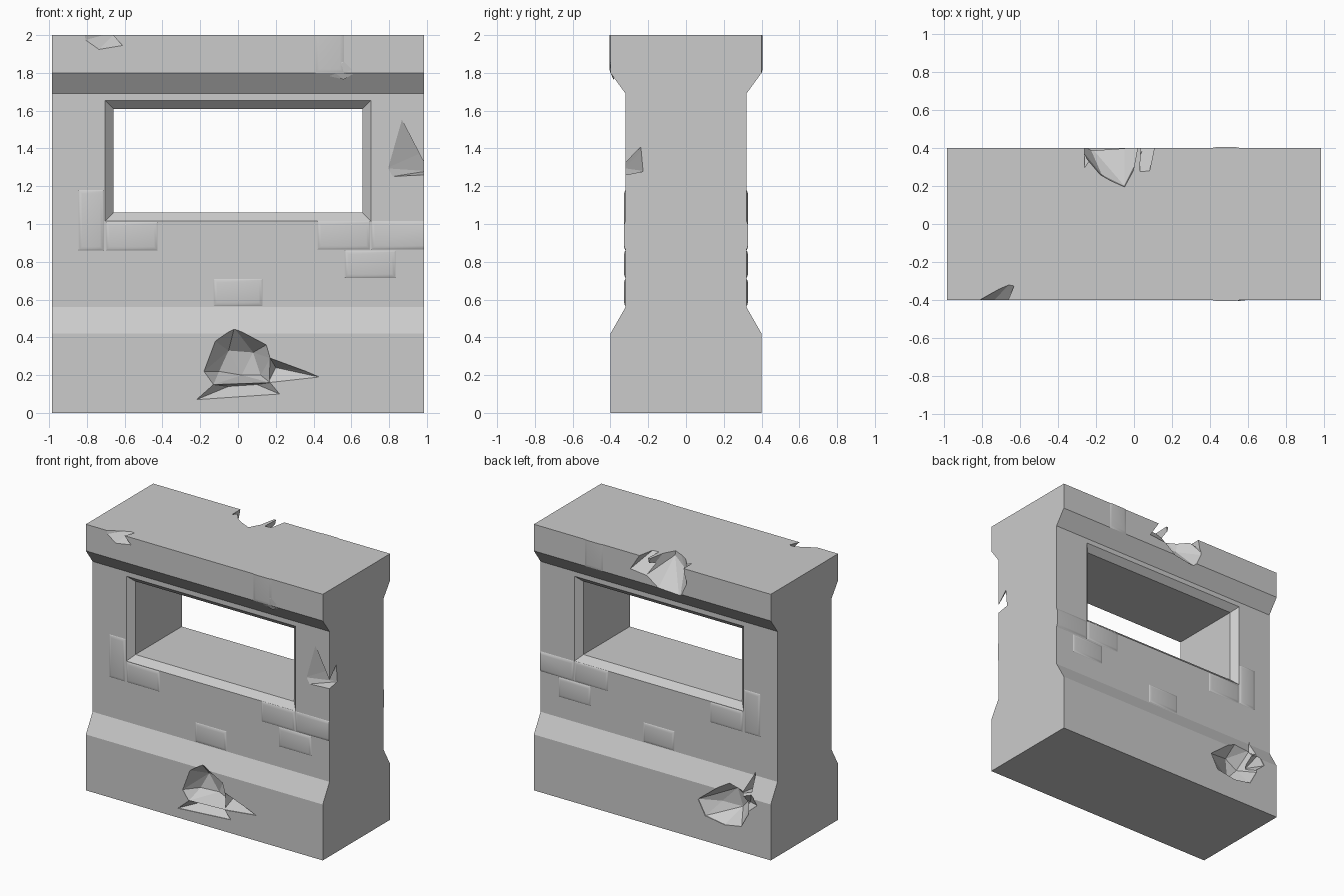
import bpy, bmesh, math

if "Cube" in bpy.data.objects:
    bpy.data.objects.remove(bpy.data.objects["Cube"])

stone = bpy.data.materials.new("grey_stone")
stone.diffuse_color = (0.6, 0.6, 0.6, 1)
stone.use_nodes = True
stone.node_tree.nodes["Principled BSDF"].inputs["Base Color"].default_value = stone.diffuse_color


def finish(name, bm):
    bmesh.ops.recalc_face_normals(bm, faces=bm.faces)
    me = bpy.data.meshes.new(name)
    bm.to_mesh(me)
    bm.free()
    me.materials.append(stone)
    ob = bpy.data.objects.new(name, me)
    bpy.context.collection.objects.link(ob)
    return ob


def loft(name, rings):
    """Join rings of equal length and cap both ends."""
    bm = bmesh.new()
    vs = [[bm.verts.new(p) for p in r] for r in rings]
    n = len(rings[0])
    for a, b in zip(vs, vs[1:]):
        for i in range(n):
            j = (i + 1) % n
            bm.faces.new((a[i], a[j], b[j], b[i]))
    bm.faces.new(vs[0])
    bm.faces.new(vs[-1])
    return finish(name, bm)


def hull(name, pts):
    bm = bmesh.new()
    for p in pts:
        bm.verts.new(p)
    bmesh.ops.convex_hull(bm, input=bm.verts[:])
    loose = [v for v in bm.verts if not v.link_faces]
    bmesh.ops.delete(bm, geom=loose, context='VERTS')
    return finish(name, bm)


def volume(me):
    bm = bmesh.new()
    bm.from_mesh(me)
    v = bm.calc_volume(signed=True)
    bm.free()
    return v


def cut(target, cutter):
    """Subtract the cutter, keeping only a sound result."""
    before = volume(target.data)
    for solver in ('MANIFOLD', 'EXACT', 'FLOAT'):
        m = target.modifiers.new("cut", 'BOOLEAN')
        m.operation, m.solver, m.object = 'DIFFERENCE', solver, cutter
        bpy.context.view_layer.update()
        deps = bpy.context.evaluated_depsgraph_get()
        me = bpy.data.meshes.new_from_object(target.evaluated_get(deps))
        target.modifiers.remove(m)
        if 0.7 * before < volume(me) < before - 1e-6:
            target.data = me
            break
    bpy.data.objects.remove(cutter)


def chip(name, side, outline, inner):
    """Faceted dent: x/z outline outside the face, x/depth/z points inside."""
    pts = [(x, side * y, z) for x, z in outline for y in (0.46, 0.395)]
    pts += [(x, side * (0.4 - d), z) for x, d, z in inner]
    cut(wall, hull(name, pts))


# Wall body: one side profile stretched along x
half = [(0.4, 0), (0.4, 0.42), (0.32, 0.56), (0.32, 1.69), (0.4, 1.8), (0.4, 2)]
profile = half + [(-y, z) for y, z in reversed(half)]
wall = loft("wall", [[(x, y, z) for y, z in profile] for x in (-0.985, 0.985)])

# Window opening with chamfered rims
rings = []
for y, g in ((-0.365, 0.09), (-0.275, 0), (0.275, 0), (0.365, 0.09)):
    rings.append([(-0.66 - g, y, 1.06 - g), (0.66 + g, y, 1.06 - g),
                  (0.66 + g, y, 1.61 + g), (-0.66 - g, y, 1.61 + g)])
# Straight sleeves keep the rim cut clear of the cornice
for y, at in ((-0.32, 0), (0.32, 3)):
    rings[at] = [(sx * 0.705, y + math.copysign(0.001, y), z)
                 for sx, z in ((-1, 1.015), (1, 1.015), (1, 1.655), (-1, 1.655))]
cut(wall, loft("window_cutter", rings))

# Broken foot of the front: bowl, lower ledge and side splinter
chip("front_bowl", -1,
     [(-0.12, 0.38), (-0.18, 0.22), (-0.13, 0.15), (0.17, 0.16),
      (0.17, 0.29), (0.15, 0.36), (0.05, 0.41), (-0.02, 0.45)],
     [(-0.05, 0.13, 0.33), (0.08, 0.12, 0.32), (0.02, 0.15, 0.20),
      (-0.10, 0.10, 0.22), (0.12, 0.10, 0.20)])
chip("front_ledge", -1, [(-0.22, 0.07), (0.22, 0.10), (0.17, 0.16), (-0.13, 0.15)],
     [(-0.05, 0.07, 0.14), (0.10, 0.07, 0.15)])
chip("front_splinter", -1, [(0.43, 0.19), (0.36, 0.22), (0.17, 0.29), (0.16, 0.16)],
     [(0.20, 0.07, 0.24)])

# Broken foot of the back
chip("back_bowl", 1, [(-0.38, 0.30), (-0.44, 0.19), (-0.60, 0.165), (-0.74, 0.19),
                      (-0.80, 0.30), (-0.74, 0.46), (-0.62, 0.49)],
     [(-0.52, 0.09, 0.29), (-0.65, 0.15, 0.26), (-0.72, 0.13, 0.34),
      (-0.62, 0.13, 0.40)])
chip("back_splinter", 1, [(-0.87, 0.38), (-0.82, 0.45), (-0.72, 0.40), (-0.72, 0.25)],
     [(-0.76, 0.08, 0.35)])
chip("back_spike", 1, [(-0.80, 0.60), (-0.82, 0.46), (-0.74, 0.44)],
     [(-0.80, 0.09, 0.58), (-0.76, 0.12, 0.44)])

# Broken top edge of the back
cut(wall, hull("back_top_bowl", [(-0.19, 0.5, 2.1), (-0.19, 0.26, 2.1), (-0.05, 0.18, 2.1),
    (0.01, 0.5, 2.1), (-0.05, 0.20, 1.97), (-0.17, 0.26, 1.93), (-0.24, 0.42, 1.75),
    (-0.05, 0.42, 1.78), (0.06, 0.42, 1.86), (-0.30, 0.42, 1.88)]))
cut(wall, hull("back_top_crack", [(0.04, 0.23, 2.05), (0.05, 0.45, 2.05),
    (0.085, 0.45, 2.05), (0.20, 0.42, 1.86), (0.0, 0.42, 1.84)]))
cut(wall, hull("back_top_sliver", [(-0.25, 0.22, 2.05), (-0.25, 0.45, 2.05),
    (-0.17, 0.34, 2.05), (-0.18, 0.45, 2.05), (-0.28, 0.45, 1.9)]))

# Chips on the front top edge and on the right front corner
cut(wall, hull("top_edge_chip", [(-0.85, -0.42, 2.02), (-0.69, -0.42, 2.02),
    (-0.64, -0.30, 2.02), (-0.84, -0.42, 1.965), (-0.755, -0.42, 1.905),
    (-0.605, -0.42, 1.93)]))
cut(wall, hull("corner_chip", [(0.86, -0.325, 1.56), (0.785, -0.325, 1.295),
    (0.81, -0.325, 1.25), (1.0, -0.325, 1.26), (1.0, -0.22, 1.28), (1.0, -0.23, 1.39),
    (1.0, -0.325, 1.29)]))

# Slightly raised bricks with sloped rims, same on front and back
bricks = [(-0.845, -0.71, 0.86, 1.18), (-0.70, -0.425, 0.86, 1.01),
          (0.42, 0.70, 0.865, 1.015), (0.705, 0.985, 0.865, 1.015),
          (0.565, 0.835, 0.715, 0.86), (-0.13, 0.13, 0.565, 0.71),
          (0.41, 0.56, 1.80, 2.0)]
for side, label in ((-1, "front"), (1, "back")):
    for i, (x0, x1, z0, z1) in enumerate(bricks):
        base = 0.4 if z0 >= 1.8 else 0.32
        rings = []
        for out, g in ((-0.02, 0), (0.0, 0), (0.005, 0.008), (0.008, 0.02)):
            top = z1 if z1 == 2.0 else z1 - g
            right = x1 if x1 == 0.985 else x1 - g
            y = side * (base + (out * 0.6 if base == 0.4 else out))
            rings.append([(x0 + g, y, z0 + g), (right, y, z0 + g),
                          (right, y, top), (x0 + g, y, top)])
        brick = loft(f"{label}_brick_{i}", rings)
        bpy.ops.object.select_all(action='DESELECT')
        brick.select_set(True)
        bpy.context.view_layer.objects.active = brick
        bpy.ops.object.shade_smooth_by_angle(angle=math.radians(40))

# Crumbled lump under the front top brick
hull("brick_rubble", [(0.41, -0.39, 1.80), (0.50, -0.403, 1.81), (0.56, -0.405, 1.86),
    (0.62, -0.398, 1.80), (0.56, -0.385, 1.765), (0.56, -0.36, 1.80)])
